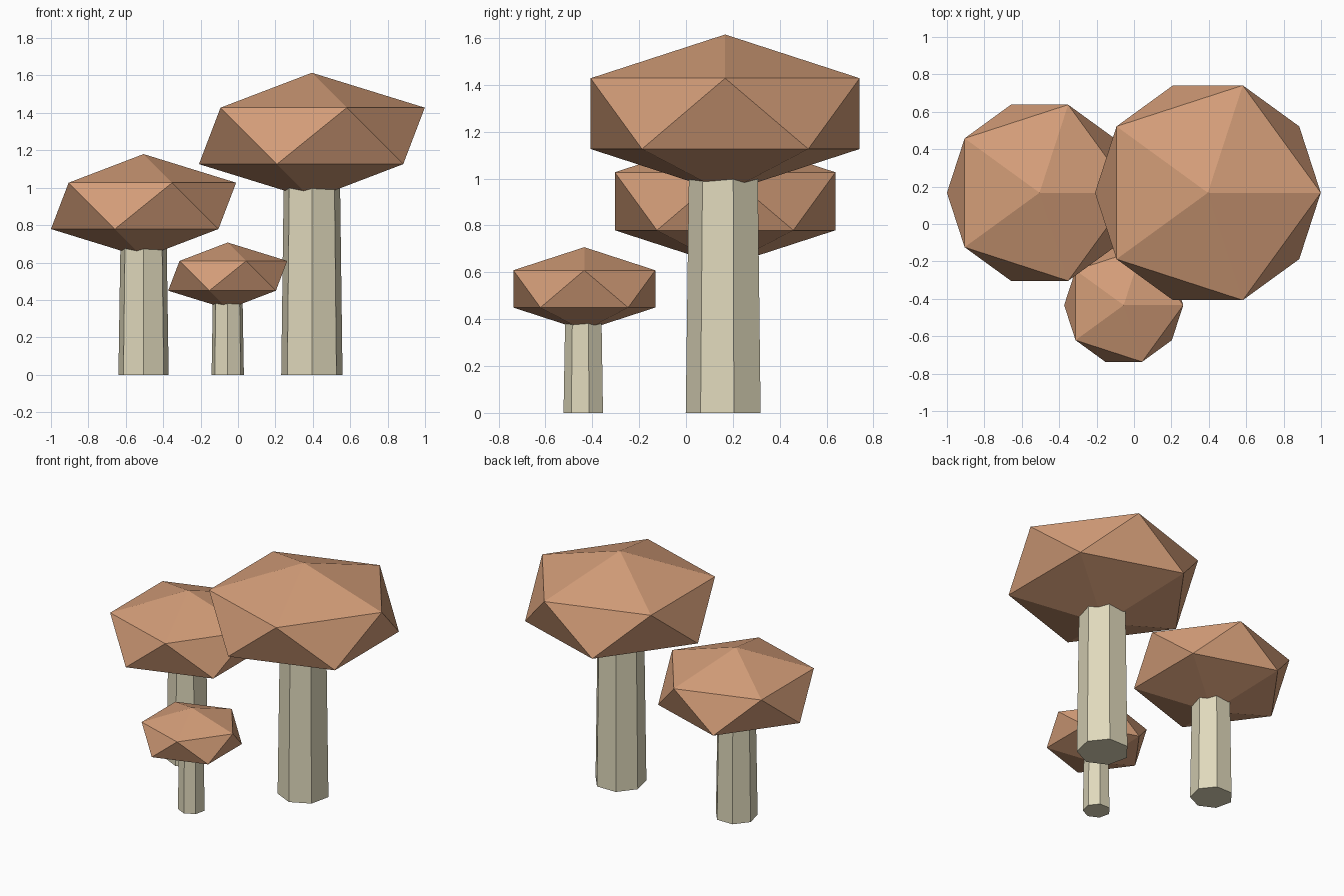
import bpy
import bmesh
import math
from mathutils import Matrix

if "Cube" in bpy.data.objects:
    bpy.data.objects.remove(bpy.data.objects["Cube"])


def material(name, rgb):
    m = bpy.data.materials.new(name)
    m.diffuse_color = (*rgb, 1)
    m.use_nodes = True
    m.node_tree.nodes["Principled BSDF"].inputs["Base Color"].default_value = m.diffuse_color
    return m


CAP = material("terracotta cap", (0.66, 0.34, 0.19))
STEM = material("cream stem", (0.74, 0.69, 0.50))


def add_object(name, bm, mat):
    mesh = bpy.data.meshes.new(name)
    bm.to_mesh(mesh)
    bm.free()
    mesh.materials.append(mat)
    obj = bpy.data.objects.new(name, mesh)
    bpy.context.collection.objects.link(obj)


def mushroom(label, x, y, cap_z, cap_r):
    # Cap: icosahedron squashed to half height
    bm = bmesh.new()
    bmesh.ops.create_icosphere(bm, subdivisions=1, radius=cap_r)
    bm.transform(Matrix.Translation((x, y, cap_z)) @ Matrix.Diagonal((1, 1, 0.5, 1)))
    add_object(label + "_cap", bm, CAP)

    # Stem: tapered seven-sided column with one edge facing the front
    stem_r = cap_r * 0.249
    top = cap_z - 0.2 * cap_r
    bm = bmesh.new()
    ring = [(math.sin(a), -math.cos(a)) for a in (i * math.tau / 7 for i in range(7))]
    low = [bm.verts.new((x + stem_r * c, y + stem_r * s, 0)) for c, s in ring]
    r = stem_r * 0.91
    high = [bm.verts.new((x + r * c, y + r * s, top)) for c, s in ring]
    bm.faces.new(low[::-1])
    bm.faces.new(high)
    for i in range(7):
        j = (i + 1) % 7
        bm.faces.new((low[i], low[j], high[j], high[i]))
    add_object(label + "_stem", bm, STEM)


mushroom("large", 0.395, 0.167, 1.277, 0.675)
mushroom("medium", -0.505, 0.167, 0.903, 0.5535)
mushroom("small", -0.055, -0.434, 0.529, 0.356)
